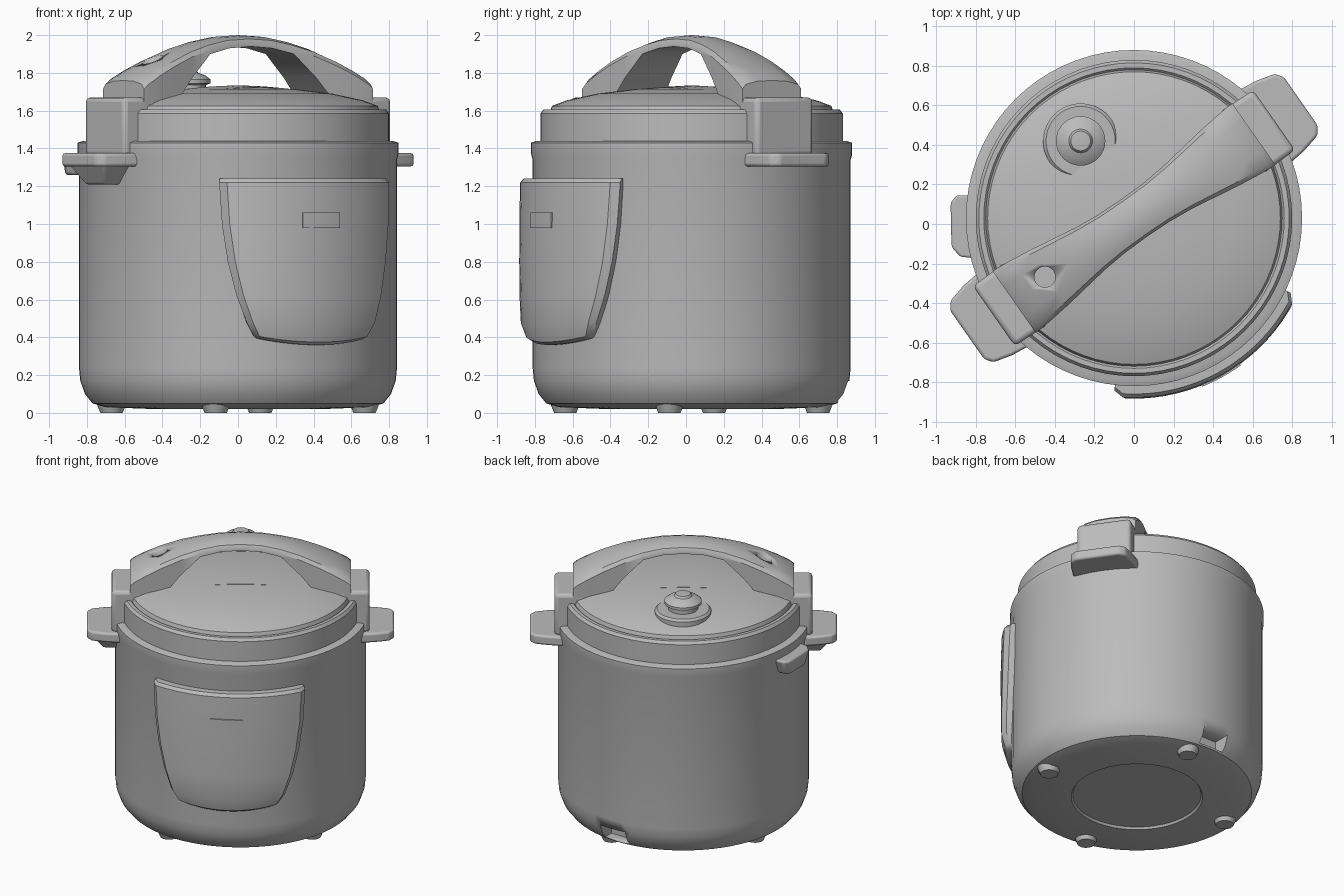
import bpy, bmesh
from math import sin, cos, pi, radians
from mathutils import Matrix, Vector

if "Cube" in bpy.data.objects:
    bpy.data.objects.remove(bpy.data.objects["Cube"])

grey = bpy.data.materials.new("plain grey")
grey.use_nodes = True
GREY = (0.5, 0.5, 0.5, 1)
grey.diffuse_color = GREY
grey.node_tree.nodes["Principled BSDF"].inputs["Base Color"].default_value = GREY

# Pot axis, and the frame whose x axis runs along the carry handle
CENTRE = Matrix.Translation((0, 0.03, 0))
HANDLE = CENTRE @ Matrix.Rotation(radians(35), 4, "Z")


def finish(name, bm, frame=CENTRE, bevel=0):
    bmesh.ops.recalc_face_normals(bm, faces=bm.faces)
    mesh = bpy.data.meshes.new(name)
    bm.to_mesh(mesh)
    bm.free()
    ob = bpy.data.objects.new(name, mesh)
    ob.matrix_world = frame
    bpy.context.collection.objects.link(ob)
    mesh.materials.append(grey)
    if bevel:
        mod = ob.modifiers.new("round", "BEVEL")
        mod.width, mod.segments = bevel, 3
    bpy.ops.object.select_all(action="DESELECT")
    bpy.context.view_layer.objects.active = ob
    ob.select_set(True)
    bpy.ops.object.shade_smooth_by_angle(angle=radians(35))
    return ob


def lathe(name, profile, frame=CENTRE, sides=72):
    """Revolve (radius, z) points about the local z axis."""
    bm = bmesh.new()
    verts = [bm.verts.new((r, 0, z)) for r, z in profile]
    edges = [bm.edges.new(pair) for pair in zip(verts, verts[1:])]
    bmesh.ops.spin(bm, geom=verts + edges, axis=(0, 0, 1), cent=(0, 0, 0),
                   angle=2 * pi, steps=sides, use_duplicate=False)
    bmesh.ops.remove_doubles(bm, verts=bm.verts, dist=0.0005)
    return finish(name, bm, frame)


def loft(name, rings, frame, bevel=0):
    """Skin a row of closed rings and cap both ends."""
    bm = bmesh.new()
    rows = [[bm.verts.new(p) for p in ring] for ring in rings]
    n = len(rows[0])
    for a, b in zip(rows, rows[1:]):
        for i in range(n):
            j = (i + 1) % n
            bm.faces.new((a[i], a[j], b[j], b[i]))
    bm.faces.new(rows[0])
    bm.faces.new(rows[-1])
    return finish(name, bm, frame, bevel)


def slab(name, outline, z0, z1, frame, bevel, shrink=1.0):
    """Extrude an outline; shrink scales its underside about its middle."""
    mid = sum((Vector(p) for p in outline), Vector((0, 0))) / len(outline)
    low = [mid + (Vector(p) - mid) * shrink for p in outline]
    return loft(name, [[(p.x, p.y, z0) for p in low],
                       [(x, y, z1) for x, y in outline]], frame, bevel)


def cut(ob, cutter):
    cutter.hide_render = True
    cutter.hide_viewport = True
    mod = ob.modifiers.new("cut", "BOOLEAN")
    mod.operation, mod.object, mod.solver = "DIFFERENCE", cutter, "EXACT"


# Pot body with rounded base, and a shallow disc underneath
body = lathe("body", [(0, 0.035), (0.43, 0.035), (0.44, 0.02), (0.7, 0.03),
                      (0.77, 0.05), (0.81, 0.1), (0.835, 0.17), (0.842, 0.24),
                      (0.842, 1.34), (0.85, 1.37), (0.85, 1.43), (0.82, 1.44),
                      (0, 1.44)])

# Power socket recess at the back
socket = slab("socket_cutter", [(-0.1, 0.7), (0.1, 0.7), (0.1, 1), (-0.1, 1)],
              0.06, 0.17, CENTRE, 0)
cut(body, socket)

# Feet
for i in range(4):
    turn = HANDLE @ Matrix.Rotation(pi / 4 + i * pi / 2, 4, "Z")
    lathe(f"foot_{i + 1}", [(0, 0), (0.06, 0), (0.08, 0.05), (0, 0.05)],
          turn @ Matrix.Translation((0.68, 0, 0)), 16)

# Lid: upright rim, groove and low dome
lathe("lid", [(0, 1.42), (0.8, 1.42), (0.8, 1.585), (0.785, 1.605),
              (0.76, 1.605), (0.75, 1.595), (0.74, 1.625), (0.66, 1.655),
              (0.5, 1.69), (0.3, 1.714), (0.15, 1.722), (0, 1.725)])

# Low raised band across the dome under the handle
rings = []
for i in range(17):
    u = -0.72 + 1.44 * i / 16
    z = 1.733 - 0.17 * u * u
    rings.append([(u, -0.18, z - 0.1), (u, -0.18, z - 0.01), (u, 0, z),
                  (u, 0.18, z - 0.01), (u, 0.18, z - 0.1)])
loft("lid_band", rings, HANDLE)

# Arched carry handle: (distance along, half width, top, underside)
half = [(0.74, 0.19, 1.76, 1.6), (0.71, 0.19, 1.785, 1.6),
        (0.63, 0.182, 1.83, 1.6), (0.53, 0.17, 1.878, 1.62),
        (0.4, 0.15, 1.93, 1.775), (0.27, 0.13, 1.967, 1.9),
        (0.14, 0.118, 1.992, 1.93), (0, 0.115, 2.0, 1.94)]
sections = [(-u, w, t, b) for u, w, t, b in half] + half[-2::-1]
rings = [[(u, -w, b), (u, -w, t - 0.045), (u, -0.88 * w, t - 0.02),
          (u, -0.5 * w, t - 0.004), (u, 0, t), (u, 0.5 * w, t - 0.004),
          (u, 0.88 * w, t - 0.02), (u, w, t - 0.045), (u, w, b)]
         for u, w, t, b in sections]
handle = loft("carry_handle", rings, HANDLE)
pin = lathe("pin_cutter", [(0, 1.81), (0.053, 1.81), (0.053, 2.1), (0, 2.1)],
            HANDLE @ Matrix.Translation((-0.54, 0.015, 0)), 20)
cut(handle, pin)

# Handle brackets and side grips, one of each per end
for side, s in (("left", 1), ("right", -1)):
    block = [(0.66 * s, -0.19), (0.865 * s, -0.185),
             (0.865 * s, 0.185), (0.66 * s, 0.19)]
    slab(f"bracket_{side}", block, 1.36, 1.67, HANDLE, 0.025)
    grip = [(0.76 * s, -0.23), (0.9 * s, -0.215), (1.0 * s, -0.19),
            (1.03 * s, -0.15), (1.03 * s, 0.15), (1.0 * s, 0.19),
            (0.9 * s, 0.215), (0.76 * s, 0.23)]
    slab(f"side_grip_{side}", grip, 1.305, 1.375, HANDLE, 0.015)
# Wedge below the right grip
slab("grip_wedge", [(-0.72, -0.18), (-0.98, -0.16), (-0.98, 0.16), (-0.72, 0.18)],
     1.21, 1.31, HANDLE, 0.01, 0.55)

# Drip cup catch on the right side
slab("drip_catch", [(-0.78, -0.21), (-0.88, -0.2), (-0.925, -0.15), (-0.93, 0.08),
                    (-0.9, 0.12), (-0.78, 0.12)], 1.26, 1.37, CENTRE, 0.015, 0.75)

# Pressure valve: collar, neck and pointed cap
valve = Matrix.Translation((-0.27, 0.42, 0))
lathe("valve_collar", [(0.19, 1.62), (0.19, 1.69), (0.175, 1.705),
                       (0, 1.705)], valve, 40)
lathe("valve_cap", [(0.1, 1.68), (0.1, 1.735), (0.125, 1.745), (0.125, 1.765),
                    (0.1, 1.785), (0.06, 1.8), (0.05, 1.815), (0, 1.82)],
      valve, 32)


def curved_plate(name, rows, cols, inner):
    """Plate wrapped on the pot; rows are (z, half angle, radius, sag)."""
    bm = bmesh.new()
    layers = []
    for depth in (0, 1):
        grid = []
        for z, spread, radius, sag in rows:
            line = []
            for t, drop in cols:
                a = radians(spread * t)
                r = inner if depth else radius - drop
                line.append(bm.verts.new((r * cos(a), r * sin(a),
                                          z - sag * (1 - t * t))))
            grid.append(line)
        layers.append(grid)
        for a, b in zip(grid, grid[1:]):
            for i in range(len(cols) - 1):
                bm.faces.new((a[i], a[i + 1], b[i + 1], b[i]))
    rims = [g[0] + [r[-1] for r in g[1:]] + g[-1][-2::-1]
            + [r[0] for r in g[-2:0:-1]] for g in layers]
    for i in range(len(rims[0])):
        j = (i + 1) % len(rims[0])
        bm.faces.new((rims[0][i], rims[0][j], rims[1][j], rims[1][i]))
    facing = CENTRE @ Matrix.Rotation(radians(-61), 4, "Z")
    return finish(name, bm, facing)


# Control panel: tapering shield with a sloped border, and its display
inner_cols = [(-0.92 + 1.84 * i / 16, 0) for i in range(17)]
cols = [(-1, 0.03)] + inner_cols + [(1, 0.03)]
curved_plate("control_panel",
             [(1.24, 35.5, 0.89, 0), (1.22, 35.5, 0.908, 0), (1.0, 34.5, 0.913, 0),
              (0.8, 32.5, 0.913, 0), (0.62, 29.5, 0.912, 0), (0.48, 26, 0.908, 0.02),
              (0.41, 23.5, 0.885, 0.035), (0.395, 22.5, 0.865, 0.035)],
             cols, 0.8)
flat_cols = [(-1 + i / 3, 0) for i in range(7)]
curved_plate("display", [(1.06, 7, 0.92, 0), (0.98, 7, 0.92, 0)], flat_cols, 0.9)
